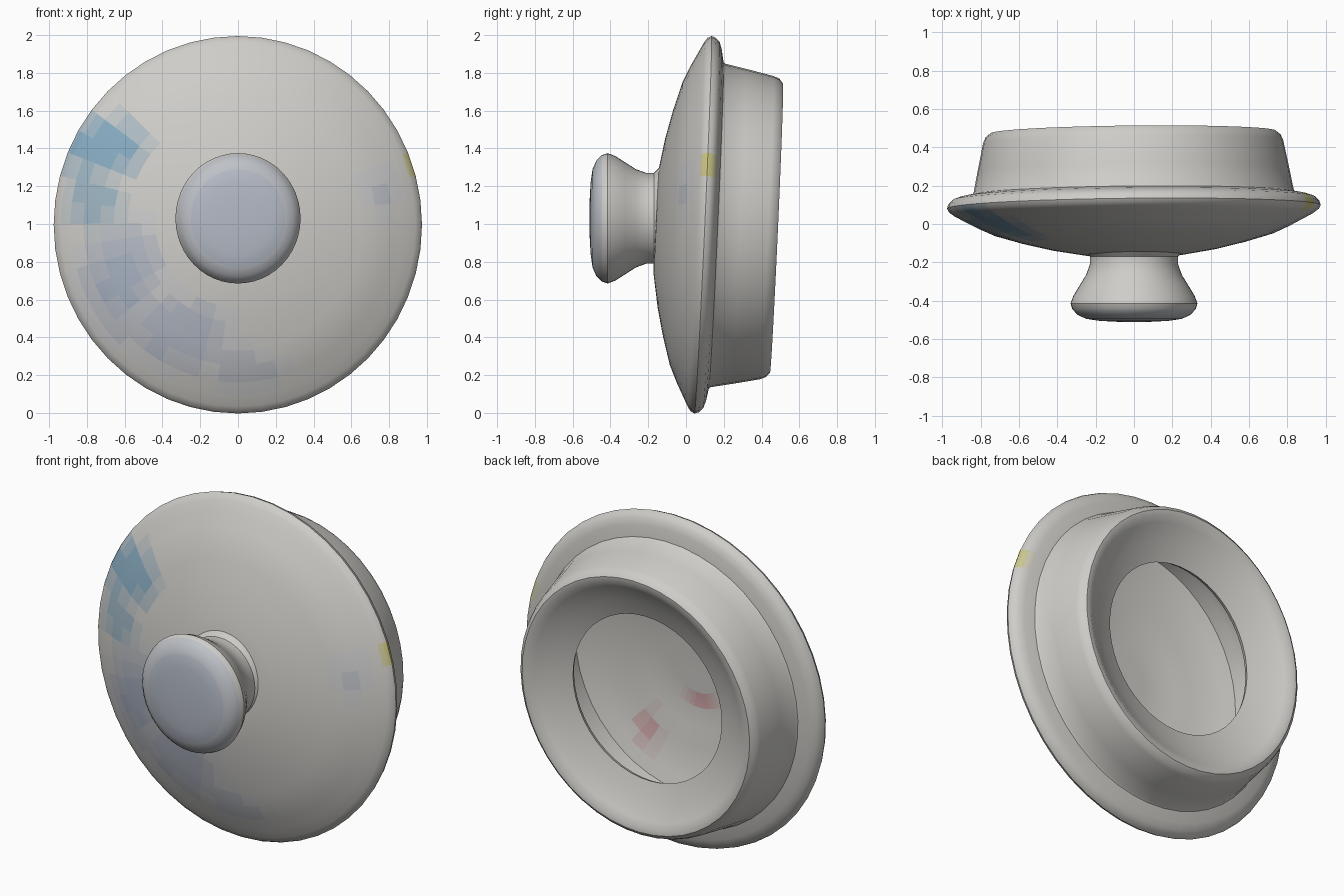
import bpy, bmesh, math
from mathutils import Vector, Matrix

if "Cube" in bpy.data.objects:
    bpy.data.objects.remove(bpy.data.objects["Cube"])

SEGMENTS = 48
BASE = Vector((0.62, 0.61, 0.58))
materials = {}


def tint(colour, level):
    """Shared material: base grey blended towards a glaze colour in steps."""
    key = (colour, level)
    if key not in materials:
        m = bpy.data.materials.new("glaze_%d" % len(materials))
        m.diffuse_color = (*BASE.lerp(Vector(colour), level / 6), 1)
        m.use_nodes = True
        m.node_tree.nodes["Principled BSDF"].inputs["Base Color"].default_value = m.diffuse_color
        materials[key] = m
    return materials[key]


def lathe(name, profile, matrix, spots):
    """Revolve (radius, y) points around the y axis, place, and paint spots."""
    bm = bmesh.new()
    rings = []
    for r, y in profile:
        if r == 0:
            rings.append([bm.verts.new((0, y, 0))] * SEGMENTS)
        else:
            rings.append([bm.verts.new((r * math.cos(a), y, r * math.sin(a)))
                          for a in (2 * math.pi * i / SEGMENTS for i in range(SEGMENTS))])
    for a, b in zip(rings, rings[1:]):
        for i in range(SEGMENTS):
            j = (i + 1) % SEGMENTS
            bm.faces.new(list(dict.fromkeys((a[i], a[j], b[j], b[i]))))
    bm.transform(matrix)
    bmesh.ops.recalc_face_normals(bm, faces=bm.faces)
    mesh = bpy.data.meshes.new(name)
    obj = bpy.data.objects.new(name, mesh)
    bpy.context.collection.objects.link(obj)
    slots = [tint((0.5, 0.5, 0.5), 0)]
    for f in bm.faces:
        c = f.calc_center_median()
        best, shade = 0, None
        for x, z, rx, rz, y0, y1, facing, colour, strength in spots:
            if y0 < c.y < y1 and f.normal.y * facing >= 0:
                d = math.hypot((c.x - x) / rx, (c.z - z) / rz)
                level = round(6 * strength * max(0, min(1, 1.5 * (1 - d))))
                if level > best:
                    best, shade = level, tint(colour, level)
        if shade:
            if shade not in slots:
                slots.append(shade)
            f.material_index = slots.index(shade)
    bm.to_mesh(mesh)
    bm.free()
    for m in slots:
        mesh.materials.append(m)
    bpy.ops.object.select_all(action='DESELECT')
    obj.select_set(True)
    bpy.context.view_layer.objects.active = obj
    bpy.ops.object.shade_smooth_by_angle(angle=math.radians(35))
    return obj


def refine(points, step):
    """Insert evenly spaced points so the painted patches have enough faces."""
    out = [points[0]]
    for (r0, y0), (r1, y1) in zip(points, points[1:]):
        n = max(1, round(math.hypot(r1 - r0, y1 - y0) / step))
        out += [(r0 + (r1 - r0) * k / n, y0 + (y1 - y0) * k / n) for k in range(1, n + 1)]
    return out


BLUE, PALE = (0.05, 0.30, 0.50), (0.30, 0.38, 0.55)
YELLOW, RED = (0.60, 0.55, 0.05), (0.60, 0.25, 0.27)

# Lid: shallow dome, rounded rim, hollow fitting collar
dome = [(0, -.168), (.27, -.16), (.45, -.13), (.6, -.095), (.75, -.052), (.84, -.012),
        (.91, .024), (.965, .052), (.99, .07)]
rim = [(1.0, .09), (.993, .112), (.97, .135), (.93, .148), (.865, .16)]
collar = [(.857, .17), (.835, .28), (.803, .43), (.79, .46), (.765, .48), (.735, .478),
          (.70, .455), (.6, .405), (.5, .37)]
inside = [(.515, .34), (.7, .37), (.76, .15), (.75, -.01), (.6, -.06), (.27, -.12), (0, -.125)]
tilt = (Matrix.Translation((0, 0, 1)) @ Matrix.Rotation(.01, 4, 'Z')
        @ Matrix.Rotation(-.045, 4, 'X') @ Matrix.Diagonal((.975, 1, 1, 1)))
lid_spots = [
    (-.72, 1.40, .30, .22, -.3, .14, -1, BLUE, .75),
    (-.76, 1.12, .20, .22, -.3, .14, -1, BLUE, .5),
    (-.62, .72, .30, .42, -.3, .14, -1, PALE, .6),
    (-.32, .42, .36, .26, -.3, .14, -1, PALE, .55),
    (.02, .24, .28, .16, -.3, .14, -1, PALE, .4),
    (.75, 1.18, .18, .18, -.3, .14, -1, PALE, .25),
    (.96, 1.30, .10, .07, .05, .18, 0, YELLOW, .9),
    (.32, .55, .10, .16, -.2, .0, 1, RED, .6),
    (-.02, .78, .14, .10, -.2, .0, 1, RED, .6),
]
lathe("lid", refine(dome, .075) + rim + collar + refine(inside, .1), tilt, lid_spots)

# Flared knob with a slightly domed face
knob = [(0, -.512), (.1, -.51), (.19, -.505), (.26, -.495), (.305, -.475), (.335, -.445),
        (.345, -.415), (.33, -.375), (.295, -.32), (.26, -.265), (.24, -.21), (.24, -.17),
        (.27, -.14), (0, -.13)]
lathe("knob", knob, Matrix.Translation((0, 0, 1.03)) @ Matrix.Diagonal((.96, 1, 1, 1)),
      [(-.03, 1.1, .2, .2, -.6, -.45, -1, BLUE, .4),
       (0, 1.03, .55, .55, -.6, -.455, -1, PALE, .5)])
